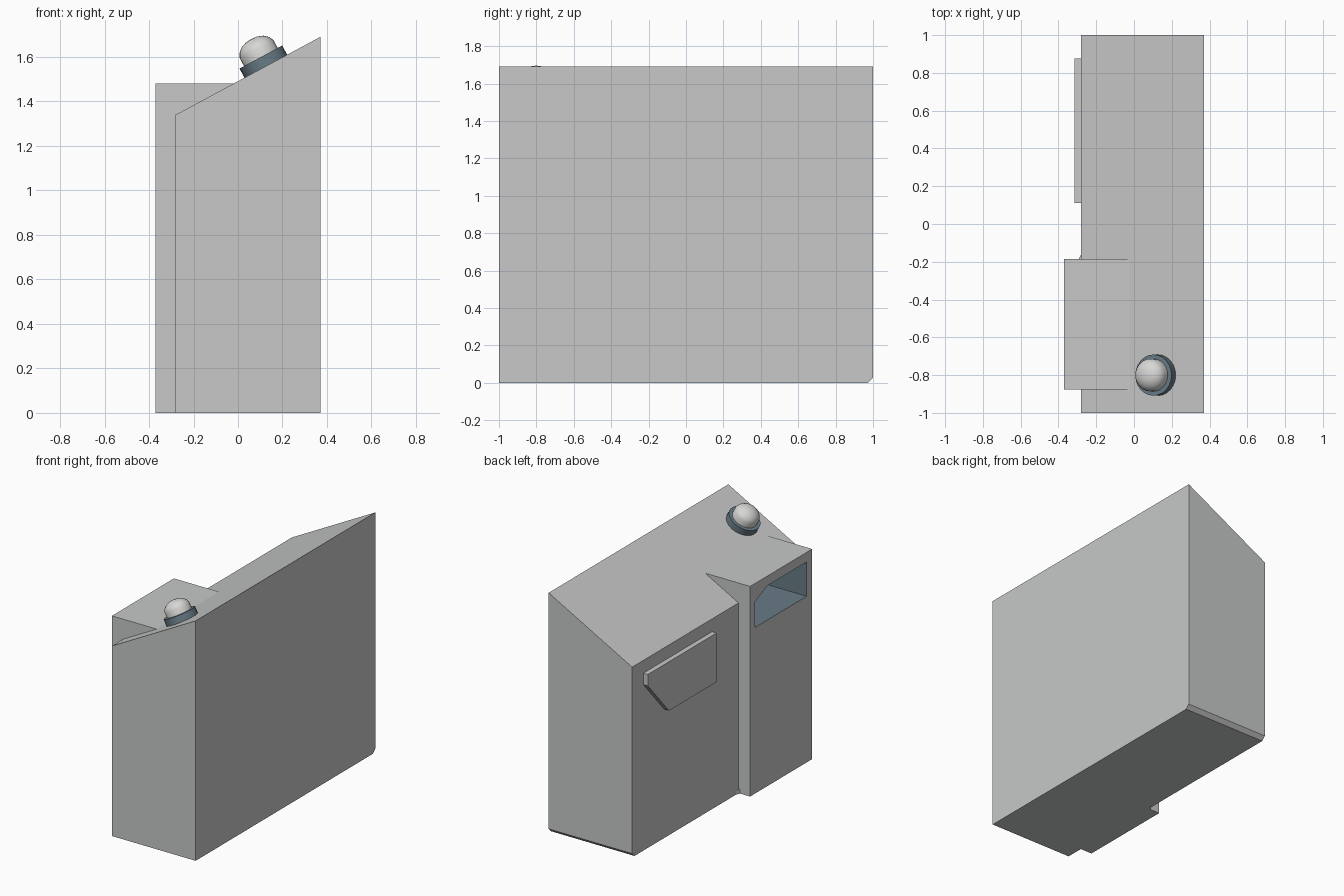
import bpy, bmesh, math
from mathutils import Matrix, Vector

if "Cube" in bpy.data.objects:
    bpy.data.objects.remove(bpy.data.objects["Cube"])


def material(name, rgb):
    m = bpy.data.materials.new(name)
    m.diffuse_color = (*rgb, 1)
    m.use_nodes = True
    m.node_tree.nodes["Principled BSDF"].inputs["Base Color"].default_value = m.diffuse_color
    return m


GREY = material("body grey", (0.57, 0.58, 0.575))
SLATE = material("slate blue", (0.14, 0.20, 0.24))
PALE = material("pale cap", (0.68, 0.68, 0.67))


def make(name, bm, mat):
    bmesh.ops.recalc_face_normals(bm, faces=bm.faces)
    me = bpy.data.meshes.new(name)
    bm.to_mesh(me)
    bm.free()
    me.materials.append(mat)
    ob = bpy.data.objects.new(name, me)
    bpy.context.collection.objects.link(ob)
    return ob


def prism(points, axis, a, b):
    """Extrude a 2D profile along axis 'x' (y,z), 'y' (x,z) or 'z' (x,y)."""
    bm = bmesh.new()
    place = {"x": lambda p: (a, p[0], p[1]),
             "y": lambda p: (p[0], a, p[1]),
             "z": lambda p: (p[0], p[1], a)}[axis]
    face = bm.faces.new([bm.verts.new(place(p)) for p in points])
    ext = bmesh.ops.extrude_face_region(bm, geom=[face])
    move = Vector([b - a if c == axis else 0 for c in "xyz"])
    bmesh.ops.translate(bm, vec=move,
                        verts=[v for v in ext["geom"] if isinstance(v, bmesh.types.BMVert)])
    return bm


def boolean(ob, other, op):
    mod = ob.modifiers.new(op, "BOOLEAN")
    mod.operation, mod.object, mod.solver = op, other, "EXACT"
    bpy.context.view_layer.objects.active = ob
    bpy.ops.object.modifier_apply(modifier=mod.name)
    bpy.data.objects.remove(other)


# Main body with a sloping top and a small chamfer under the back end
bm = prism([(-0.28, 0), (0.37, 0), (0.37, 1.69), (-0.28, 1.34)], "y", -1, 1)
edge = [e for e in bm.edges if all(v.co.y > 0.99 and v.co.z < 0.01 for v in e.verts)]
bmesh.ops.bevel(bm, geom=edge, offset=0.027, segments=1, affect="EDGES")
body = make("body", bm, GREY)

# Projecting column, joined to the body, with a deep pocket cut in it
column = make("column", prism([(-0.37, 0), (0, 0), (0, 1.48), (-0.37, 1.48)],
                              "y", -0.875, -0.185), GREY)
boolean(body, column, "UNION")
opening = [(-0.815, 1.17), (-0.24, 1.17), (-0.24, 1.35), (-0.38, 1.412), (-0.815, 1.412)]
cutter = make("pocket_cutter", prism(opening, "x", -0.45, -0.05), GREY)
cutter.hide_render = True
boolean(body, cutter, "DIFFERENCE")

# Pocket walls are slate
me = body.data
me.materials.clear()
me.materials.append(GREY)
me.materials.append(SLATE)
for p in me.polygons:
    c = p.center
    inside = -0.365 < c.x < -0.04 and -0.83 < c.y < -0.23 and 1.16 < c.z < 1.42
    p.material_index = int(inside)

# Raised plate with one cut corner
make("side_plate", prism([(0.11, 0.905), (0.64, 0.905), (0.875, 1.17), (0.875, 1.25),
                          (0.11, 1.25)], "x", -0.315, -0.27), GREY)

# Tiny wedge at the foot of the column
make("foot_wedge", prism([(-0.275, -0.15), (-0.295, -0.19), (-0.275, -0.19)],
                         "z", 0, 0.03), GREY)

# Lamp standing square to the sloping top
tilt = Matrix.Translation((0.125, -0.80, 1.558)) @ Matrix.Rotation(-math.atan2(0.35, 0.65), 4, "Y")


def lathe(name, profile, mat, steps=24):
    bm = bmesh.new()
    vs = [bm.verts.new((r, 0, z)) for r, z in profile]
    es = [bm.edges.new(pair) for pair in zip(vs, vs[1:])]
    bmesh.ops.spin(bm, geom=vs + es, cent=(0, 0, 0), axis=(0, 0, 1),
                   angle=math.tau, steps=steps)
    bmesh.ops.remove_doubles(bm, verts=bm.verts, dist=0.0005)
    bm.transform(tilt)
    ob = make(name, bm, mat)
    bpy.ops.object.select_all(action="DESELECT")
    ob.select_set(True)
    bpy.context.view_layer.objects.active = ob
    bpy.ops.object.shade_smooth_by_angle(angle=math.radians(45))


lathe("lamp_base", [(0, -0.01), (0.109, -0.01), (0.109, 0.047), (0, 0.047)], SLATE)
lathe("lamp_dome", [(0.086, 0.03), (0.086, 0.088), (0.076, 0.108), (0.056, 0.126),
                    (0.03, 0.136), (0, 0.139)], PALE)
